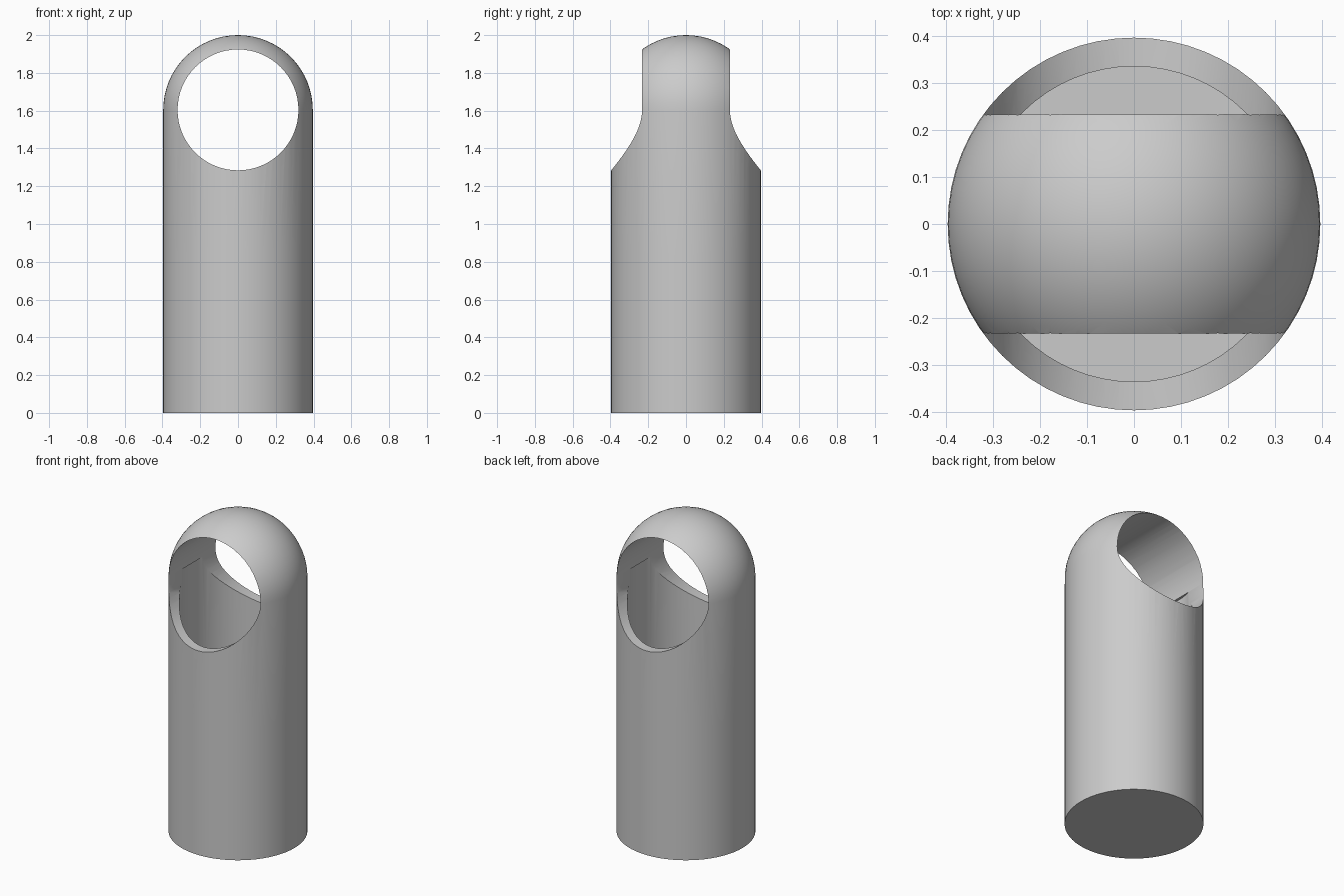
import bpy
import bmesh
import math
from mathutils import Matrix

cube = bpy.data.objects.get("Cube")
if cube:
    bpy.data.objects.remove(cube, do_unlink=True)

SIDES = 64
RADIUS = 0.396
EQUATOR = 2.0 - RADIUS    # where the dome starts
FLOOR = 0.835             # floor of the bore
BORE, WINDOW = 0.335, 0.32

grey = bpy.data.materials.new("light grey")
grey.use_nodes = True
grey.diffuse_color = (0.6, 0.6, 0.6, 1)
grey.node_tree.nodes["Principled BSDF"].inputs["Base Color"].default_value = (0.6, 0.6, 0.6, 1)


def finish(name, bm):
    mesh = bpy.data.meshes.new(name)
    bmesh.ops.recalc_face_normals(bm, faces=bm.faces)
    bm.to_mesh(mesh)
    bm.free()
    mesh.materials.append(grey)
    obj = bpy.data.objects.new(name, mesh)
    bpy.context.collection.objects.link(obj)
    return obj


def cylinder(name, radius, depth, matrix):
    bm = bmesh.new()
    bmesh.ops.create_cone(bm, cap_ends=True, segments=SIDES, radius1=radius,
                          radius2=radius, depth=depth, matrix=matrix)
    return finish(name, bm)


# Round-topped body, spun from its half profile
rings = 16
profile = [(0, 0), (RADIUS, 0), (RADIUS, FLOOR)]
for i in range(rings + 1):
    a = math.pi / 2 * i / rings
    profile.append((RADIUS * math.cos(a), EQUATOR + RADIUS * math.sin(a)))
bm = bmesh.new()
verts = [bm.verts.new((x, 0, z)) for x, z in profile]
edges = [bm.edges.new(pair) for pair in zip(verts, verts[1:])]
bmesh.ops.spin(bm, geom=verts + edges, cent=(0, 0, 0), axis=(0, 0, 1),
               angle=math.tau, steps=SIDES)
bmesh.ops.remove_doubles(bm, verts=bm.verts, dist=0.0005)
body = finish("domed_tube", bm)

# Upright bore and the round window running front to back
top = EQUATOR - 0.005
bore = cylinder("bore_cutter", BORE, top - FLOOR,
                Matrix.Translation((0, 0, (top + FLOOR) / 2)))
window = cylinder("window_cutter", WINDOW, 2,
                  Matrix.Translation((0, 0, EQUATOR)) @ Matrix.Rotation(math.pi / 2, 4, "X"))

bpy.context.view_layer.objects.active = body
body.select_set(True)
for cutter in (bore, window):
    cutter.hide_render = True
    mod = body.modifiers.new(cutter.name, "BOOLEAN")
    mod.operation = "DIFFERENCE"
    mod.solver = "EXACT"
    mod.object = cutter
    bpy.ops.object.modifier_apply(modifier=mod.name)
    bpy.data.objects.remove(cutter, do_unlink=True)

bpy.ops.object.shade_smooth_by_angle(angle=math.radians(30))
